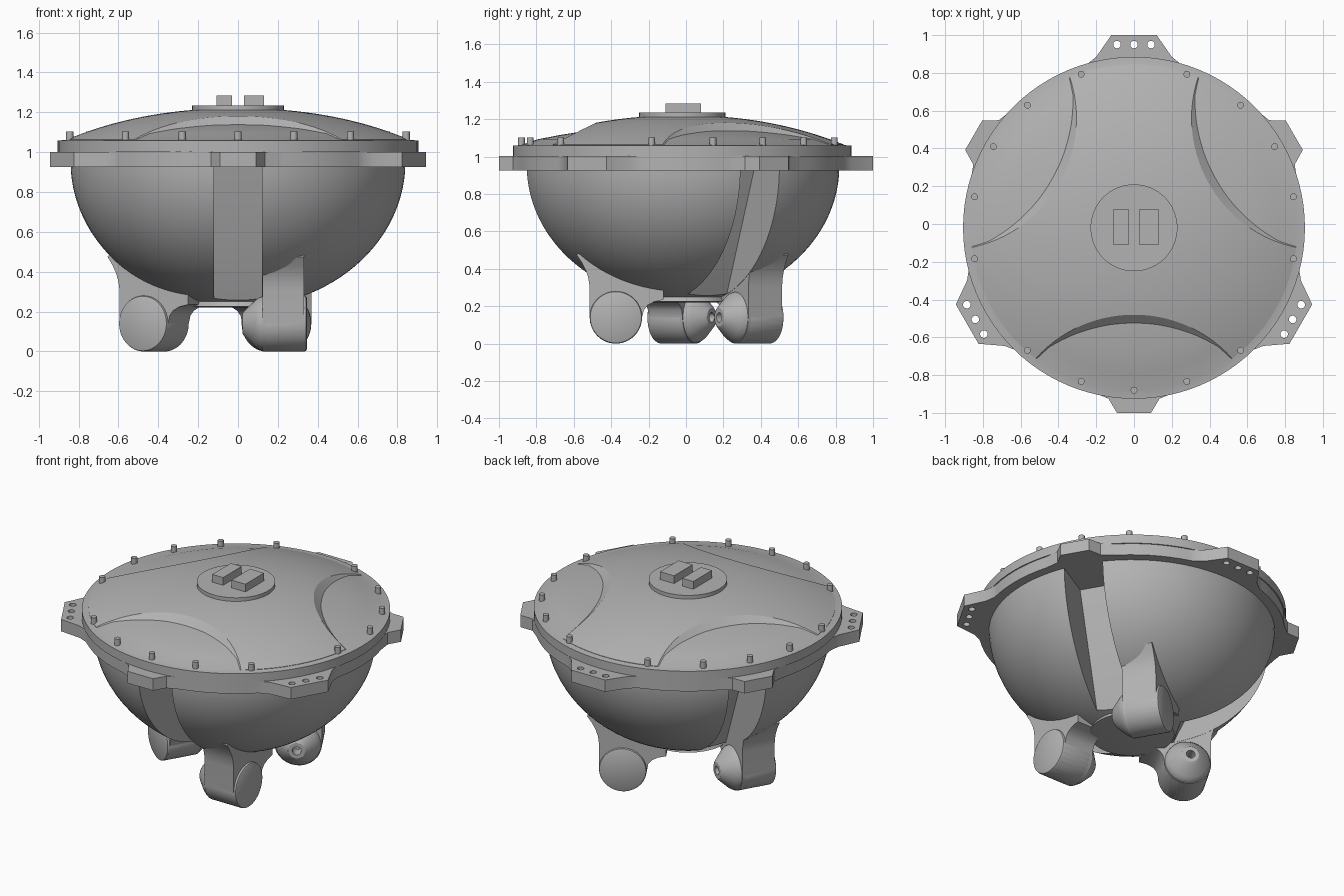
import bpy, bmesh, math
from mathutils import Matrix, Vector

if "Cube" in bpy.data.objects:
    bpy.data.objects.remove(bpy.data.objects["Cube"])

grey = bpy.data.materials.new("plain_grey")
grey.diffuse_color = (0.45, 0.45, 0.45, 1)
grey.use_nodes = True
grey.node_tree.nodes["Principled BSDF"].inputs["Base Color"].default_value = grey.diffuse_color
BASE = Matrix.Translation((0, -0.02, 0))


def turn(k, step=120):
    # local front (-y) turned about the vertical axis
    return BASE @ Matrix.Rotation(math.radians(step * k), 4, 'Z')


def finish(name, bm, mat):
    bmesh.ops.remove_doubles(bm, verts=bm.verts, dist=1e-5)
    bmesh.ops.recalc_face_normals(bm, faces=bm.faces)
    bm.transform(mat)
    me = bpy.data.meshes.new(name)
    bm.to_mesh(me)
    bm.free()
    me.materials.append(grey)
    ob = bpy.data.objects.new(name, me)
    bpy.context.collection.objects.link(ob)
    smooth(ob)
    return ob


def smooth(ob, angle=32):
    for p in ob.data.polygons:
        p.use_smooth = True
    ob.data.set_sharp_from_angle(angle=math.radians(angle))


def lathe(name, prof, seg=96, mat=BASE):
    # closed solid of revolution from (radius, height) points
    bm = bmesh.new()
    rings = []
    for r, z in prof:
        rings.append([bm.verts.new((r * math.cos(2 * math.pi * i / seg),
                                    r * math.sin(2 * math.pi * i / seg), z))
                      for i in range(seg if r > 0 else 1)])
    for a, b in zip(rings, rings[1:]):
        for i in range(seg):
            j = (i + 1) % seg
            f = [a[i % len(a)], a[j % len(a)], b[j % len(b)], b[i % len(b)]]
            f = list(dict.fromkeys(f))
            if len(f) > 2:
                bm.faces.new(f)
    return finish(name, bm, mat)


def prism(name, pts, depth, mat):
    # extrude 3D outline points along a depth vector
    bm = bmesh.new()
    f = bm.faces.new([bm.verts.new(p) for p in pts])
    g = bmesh.ops.extrude_face_region(bm, geom=[f])
    bmesh.ops.translate(bm, vec=depth, verts=[v for v in g['geom'] if isinstance(v, bmesh.types.BMVert)])
    return finish(name, bm, mat)


def cut(ob, cutters):
    for c in cutters:
        m = ob.modifiers.new("cut", 'BOOLEAN')
        m.operation, m.solver, m.object = 'DIFFERENCE', 'EXACT', c
    dg = bpy.context.evaluated_depsgraph_get()
    me = bpy.data.meshes.new_from_object(ob.evaluated_get(dg))
    ob.modifiers.clear()
    ob.data = me
    smooth(ob)
    for c in cutters:
        bpy.data.objects.remove(c)


# bowl with three upright channels
prof = [(0, 0.22), (0.2, 0.22), (0.25, 0.226)]
for i in range(25):
    z = 0.25 + (0.94 - 0.25) * (i / 24) ** 1.4
    prof.append((0.84 * math.sqrt(1 - ((0.95 - z) / 0.73) ** 2), z))
bowl = lathe("bowl", prof + [(0, 0.94)])
channel = [(0.57, 1.0), (0.56, 0.93), (0.24, 0.2), (0.22, 0.1), (1.2, 0.1), (1.2, 1.0)]
cut(bowl, [prism("channel_cutter", [(-0.12, -a, z) for a, z in channel], (0.24, 0, 0), turn(k))
           for k in range(3)])

# flange with three drilled and three plain tabs
plain = [(-0.2, 0.878), (-0.135, 0.905), (-0.09, 0.98), (0.09, 0.98), (0.135, 0.905), (0.2, 0.878)]
drilled = [(-0.25, 0.865), (-0.2, 0.905), (-0.12, 1.02), (0.12, 1.02), (0.2, 0.905), (0.25, 0.865)]
outline = []
for k in range(6):
    rot = Matrix.Rotation(math.radians(60 * k), 4, 'Z')
    outline += [rot @ Vector((t, -a, 0.925)) for t, a in (drilled if k % 2 else plain)]
    lo, hi = (18, 46) if k % 2 else (15, 42)
    for i in range(8):
        an = math.radians(60 * k + lo + (hi - lo) * i / 7 - 90)
        outline.append(Vector((0.898 * math.cos(an), 0.898 * math.sin(an), 0.925)))
flange = prism("flange", outline, (0, 0, 0.077), BASE)
cut(flange, [lathe("hole_cutter", [(0, 0.8), (0.02, 0.8), (0.02, 1.1), (0, 1.1)], 20,
                   turn(k, 60) @ Matrix.Translation((t, -0.97, 0)))
             for k in (1, 3, 5) for t in (-0.09, 0, 0.09)])

# lid: low cover with a rim, and a raised dome with three scoops
lathe("lid_base", [(0, 1.0), (0.905, 1.0), (0.905, 1.058), (0.86, 1.062), (0.77, 1.093),
                   (0.65, 1.116), (0.53, 1.135), (0.3, 1.16), (0, 1.17)])
dome = [(0, 1.03), (0.865, 1.03)]
dome += [(0.865 * (1 - i / 20), 1.22 - 0.156 * (1 - i / 20) ** 2.2) for i in range(21)]
dome = lathe("lid_dome", dome)
cut(dome, [lathe("scoop_cutter", [(0, 1.0), (1.2, 1.0), (1.455, 1.25), (0, 1.25)], 192,
                 turn(k) @ Matrix.Translation((0, -1.845, 0))) for k in range(3)])

# centre boss and its two blocks
lathe("centre_disc", [(0, 1.18), (0.23, 1.18), (0.23, 1.235), (0, 1.235)], 64)
for name, x0, x1 in (("left_block", -0.108, -0.03), ("right_block", 0.03, 0.13)):
    prism(name, [(x0, -0.11, 1.22), (x1, -0.11, 1.22), (x1, 0.08, 1.22), (x0, 0.08, 1.22)],
          (0, 0, 0.065), Matrix())

# rim bolts, five to each third
for k in range(3):
    for a in (-41, -19, 0, 19, 41):
        lathe("rim_bolt", [(0, 1.04), (0.018, 1.04), (0.018, 1.103), (0, 1.103)], 16,
              turn(1, 120 * k + a) @ Matrix.Translation((0, -0.86, 0)))

# legs: flared upright plus a sideways barrel with a drilled cone tip
R, A = 0.14, 0.355
upright = [(A + R * math.cos(math.radians(t)), R + R * math.sin(math.radians(t)))
           for t in range(-180, 1, 12)]
upright += [(0.495, 0.30), (0.502, 0.35), (0.515, 0.39), (0.535, 0.43), (0.565, 0.475), (0.5, 0.53),
            (0.1, 0.4), (0.1, 0.235), (0.15, 0.224), (0.185, 0.205), (0.205, 0.18)]
barrel = [(0, 0.1), (0.026, 0.1), (0.026, 0.022), (0.05, 0.022), (0.062, 0.03), (0.118, 0.088),
          (0.132, 0.108), (R, 0.14), (R, 0.333), (0.137, 0.341), (0.13, 0.345), (0, 0.345)]
for k in range(3):
    prism("leg_upright", [(0.122, -a, z) for a, z in upright], (0.208, 0, 0), turn(k))
    lathe("leg_barrel", barrel, 48,
          turn(k) @ Matrix.Translation((0, -A, R)) @ Matrix.Rotation(math.pi / 2, 4, 'Y'))
